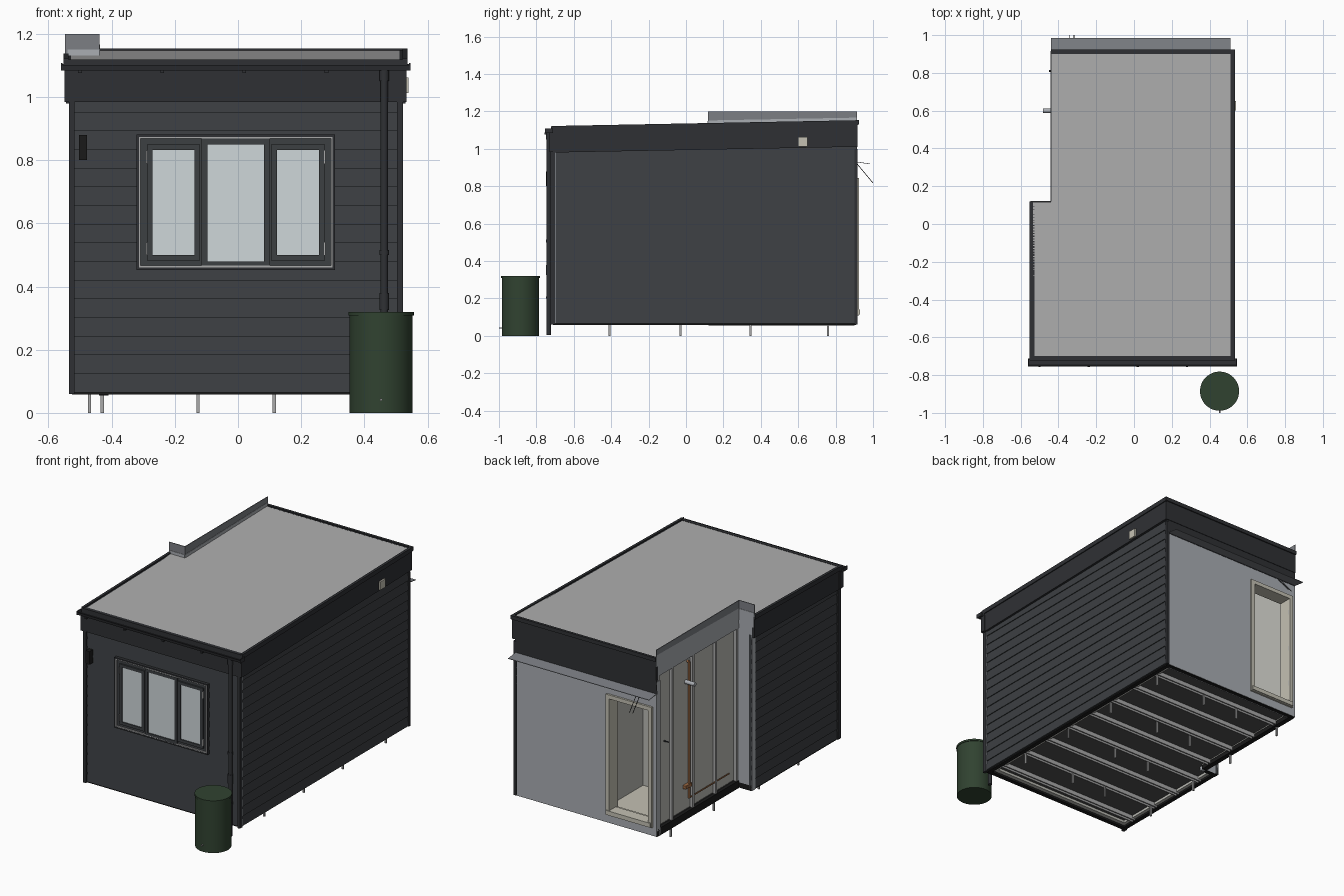
import bpy, bmesh, math
from mathutils import Vector as V

if "Cube" in bpy.data.objects:
    bpy.data.objects.remove(bpy.data.objects["Cube"])


def mat(name, *c):
    m = bpy.data.materials.new(name)
    m.diffuse_color = (*c, 1)
    m.use_nodes = True
    m.node_tree.nodes["Principled BSDF"].inputs["Base Color"].default_value = m.diffuse_color
    return m


DARK = mat("dark_cladding", .045, .05, .055)
TRIM = mat("dark_trim", .028, .03, .034)
BLACK = mat("black", .01, .01, .01)
ROOF = mat("roof_membrane", .43, .43, .43)
LEAD = mat("flashing", .2, .21, .23)
PALE = mat("pale_board", .4, .42, .45)
LINING = mat("lining", .5, .5, .46)
BEIGE = mat("beige_frame", .55, .53, .45)
STEEL = mat("steel", .4, .4, .4)
FLOOR = mat("underfloor", .08, .08, .08)
GLASS = mat("glass", .62, .68, .7)
GREEN = mat("green_plastic", .03, .055, .03)
COPPER = mat("copper", .35, .15, .06)


def sweep(name, ring, vec, m):
    """Closed ring of 3D points pushed along a vector into a solid."""
    bm = bmesh.new()
    a = [bm.verts.new(p) for p in ring]
    b = [bm.verts.new(V(p) + V(vec)) for p in ring]
    bm.faces.new(a)
    bm.faces.new(b[::-1])
    for i in range(len(a)):
        j = (i + 1) % len(a)
        bm.faces.new((a[i], b[i], b[j], a[j]))
    bmesh.ops.recalc_face_normals(bm, faces=bm.faces)
    me = bpy.data.meshes.new(name)
    bm.to_mesh(me)
    bm.free()
    ob = bpy.data.objects.new(name, me)
    bpy.context.collection.objects.link(ob)
    me.materials.append(m)
    return ob


def box(name, x0, x1, y0, y1, z0, z1, m):
    return sweep(name, [(x0, y0, z0), (x1, y0, z0), (x1, y1, z0), (x0, y1, z0)], (0, 0, z1 - z0), m)


def cyl(name, p, q, r, m, seg=16):
    d = V(q) - V(p)
    rot = d.to_track_quat('Z', 'Y')
    ring = [V(p) + rot @ V((r * math.cos(t), r * math.sin(t), 0))
            for t in (2 * math.pi * i / seg for i in range(seg))]
    ob = sweep(name, ring, d, m)
    for f in ob.data.polygons:
        f.use_smooth = len(f.vertices) == 4
    return ob


def roof_z(y):
    return 1.116 + (y + .71) * .019


def sloped(name, x0, x1, y0, y1, lo, hi, m):
    """Solid following the roof pitch, lo/hi relative to the roof surface."""
    ring = [(x0, y0, roof_z(y0) + lo), (x0, y1, roof_z(y1) + lo),
            (x0, y1, roof_z(y1) + hi), (x0, y0, roof_z(y0) + hi)]
    return sweep(name, ring, (x1 - x0, 0, 0), m)


def lap_wall(name, start, end, normal, z0=.065, z1=1.01, n=16):
    """Horizontal lapped boards along a wall line."""
    h, s, nn = (z1 - z0) / n, V((*start, 0)), V((*normal, 0))
    ring = [s - nn * .02 + V((0, 0, z1)), s - nn * .02 + V((0, 0, z0))]
    for i in range(n):
        ring += [s + V((0, 0, z0 + i * h)), s - nn * .005 + V((0, 0, z0 + (i + 1) * h))]
    return sweep(name, ring, V((*end, 0)) - s, DARK)


def frame(name, x0, x1, z0, z1, y0, y1, w, m):
    """Rectangular frame facing front/back."""
    box(name + "_left", x0, x0 + w, y0, y1, z0, z1, m)
    box(name + "_right", x1 - w, x1, y0, y1, z0, z1, m)
    box(name + "_bottom", x0 + w, x1 - w, y0, y1, z0, z0 + w, m)
    box(name + "_top", x0 + w, x1 - w, y0, y1, z1 - w, z1, m)


# clad outer walls
lap_wall("front_cladding", (-.525, -.717), (.512, -.717), (0, -1))
lap_wall("right_cladding", (.52, -.71), (.52, .912), (1, 0))
lap_wall("left_cladding", (-.53, -.71), (-.53, .12), (-1, 0))
for x in (-.535, .504):
    box("corner_trim", x, x + .018, -.727, -.7, .06, 1.0, TRIM)
box("corner_light_strip", .504, .521, -.703, -.698, .065, .99, PALE)
box("back_corner_trim", .505, .522, .9, .917, .06, 1.0, TRIM)

# inner linings
box("front_lining", -.51, .5, -.697, -.66, .07, 1.05, LINING)
box("right_lining", .46, .5, -.66, .88, .07, 1.05, LINING)
box("left_lining", -.51, -.48, -.66, .1, .07, 1.05, LINING)
box("step_wall", -.53, -.42, .09, .12, .06, 1.1, PALE)
box("hall_partition_side", -.06, -.03, .5, .88, .1, 1.03, LINING)
box("hall_partition_end", -.41, -.06, .47, .5, .1, 1.03, LINING)

# back wall with door opening
box("back_wall_main", -.11, .507, .875, .912, .06, 1.0, PALE)
box("back_wall_jamb", -.44, -.41, .875, .912, .06, 1.0, PALE)
box("back_wall_head", -.41, -.11, .875, .912, .84, 1.0, PALE)
box("back_wall_sill", -.41, -.11, .875, .912, .06, .115, PALE)
frame("door_frame", -.415, -.105, .11, .845, .84, .924, .024, BEIGE)
box("door_threshold", -.41, -.11, .86, .93, .115, .14, BEIGE)
for z in (.25, .48, .72):
    cyl("door_hinge", (-.395, .915, z), (-.395, .915, z + .03), .005, STEEL, 8)

# exposed stud wall on the left recess
box("stud_panel", -.418, -.408, .12, .88, .08, 1.08, LINING)
box("sole_plate", -.44, -.41, .12, .9, .055, .1, BLACK)
box("header_plate", -.44, -.41, .12, .9, 1.03, 1.12, PALE)
for y in (.13, .33, .55, .75, .885):
    box("wall_stud", -.436, -.41, y - .008, y + .008, .1, 1.03, STEEL)
cyl("vent_stub", (-.41, .6, .88), (-.482, .6, .88), .012, PALE)
cyl("copper_pipe", (-.43, .585, .17), (-.43, .585, 1.0), .007, COPPER, 10)
cyl("copper_pipe_foot", (-.43, .585, .17), (-.43, .2, .17), .004, COPPER, 10)
cyl("copper_pipe_head", (-.43, .585, 1.0), (-.41, .585, 1.0), .007, COPPER, 10)
box("pipe_valve", -.44, -.42, .57, .63, .24, .26, COPPER)
cyl("wall_bracket", (-.41, .81, .6), (-.45, .81, .6), .004, TRIM, 8)

# roof slab, kerbs and fascias
sloped("roof_main", -.44, .52, -.7, .912, -.05, 0, ROOF)
sloped("roof_wing", -.535, -.44, -.7, .12, -.05, 0, ROOF)
sloped("ceiling_main", -.42, .5, -.69, .9, -.09, -.05, LINING)
sloped("ceiling_wing", -.52, -.42, -.69, .11, -.09, -.05, LINING)
sloped("right_fascia", .512, .53, -.71, .917, -.136, 0, TRIM)
sloped("right_kerb", .52, .536, -.72, .92, -.02, .006, TRIM)
sloped("left_fascia", -.545, -.528, -.71, .12, -.136, 0, TRIM)
sloped("left_kerb", -.552, -.536, -.72, .12, -.02, .006, TRIM)
box("back_fascia", -.44, .53, .9, .917, 1.012, 1.147, TRIM)
box("back_kerb", -.44, .536, .908, .924, 1.13, 1.153, TRIM)
box("back_lower_band", -.44, .51, .905, .914, .925, 1.012, TRIM)
box("front_fascia", -.55, .534, -.73, -.697, .984, 1.085, TRIM)
box("front_kerb", -.55, .536, -.722, -.7, 1.085, 1.118, TRIM)
box("wall_vent", .525, .54, .6, .65, 1.012, 1.062, BEIGE)

# wall flashings
sloped("side_upstand_base", -.443, -.437, .12, .915, -.05, .02, PALE)
box("side_upstand", -.443, -.439, .12, .915, 1.13, 1.2, LEAD)
box("step_upstand", -.547, -.439, .117, .121, 1.125, 1.2, LEAD)
box("step_upstand_base", -.54, -.44, .115, .123, 1.06, 1.15, PALE)
sweep("back_drip_flashing", [(-.44, .912, .931), (-.44, .985, .921), (-.44, .985, .918), (-.44, .912, .928)],
      (.95, 0, 0), LEAD)
for x in (-.34, -.318):
    cyl("loose_cable", (x, .91, .925), (x, .999, .818), .002, BLACK, 6)

# gutter and downpipe
gutter = [(-.712, 1.105), (-.712, 1.084), (-.75, 1.084), (-.755, 1.102),
          (-.751, 1.102), (-.746, 1.088), (-.716, 1.088), (-.716, 1.105)]
sweep("gutter", [(-.56, y, z) for y, z in gutter], (1.106, 0, 0), TRIM)
for x in (-.56, .541):
    box("gutter_end", x, x + .005, -.754, -.712, 1.084, 1.108, TRIM)
for x in (-.5, -.24, .02, .28):
    box("gutter_bracket", x - .006, x + .006, -.757, -.72, 1.076, 1.086, TRIM)
cyl("downpipe", (.463, -.734, .005), (.463, -.734, 1.085), .012, TRIM)
for z0, z1 in ((.325, .38), (.5, .515), (1.05, 1.085), (.2, .21)):
    cyl("pipe_collar", (.463, -.734, z0), (.463, -.734, z1), .0155, TRIM)

# front window
box("window_board", -.31, .295, -.722, -.705, .465, .87, DARK)
frame("window_surround", -.322, .307, .453, .882, -.732, -.71, .008, TRIM)
frame("window_bead", -.315, .3, .46, .875, -.731, -.71, .006, STEEL)
for x0, x1, z0, z1 in ((-.27, -.138, .5, .832), (-.097, .083, .48, .85), (.123, .257, .5, .832)):
    box("window_pane", x0, x1, -.725, -.715, z0, z1, GLASS)
    frame("sash", x0 - .018, x1 + .018, z0 - .018, z1 + .018, -.731, -.715, .018, DARK)
for x in (-.29, .275):
    for z in (.5, .79):
        box("window_hinge", x - .002, x + .002, -.735, -.72, z, z + .04, STEEL)

# wall lamp
box("wall_lamp", -.503, -.478, -.748, -.715, .8, .88, BLACK)

# floor and underframe
box("floor_main", -.42, .505, -.69, .9, .085, .105, FLOOR)
box("floor_wing", -.515, -.42, -.69, .11, .085, .105, FLOOR)
box("floor_finish", -.41, -.06, .5, .875, .105, .115, BEIGE)
for n, a in (("front", (-.525, .51, -.71, -.685)), ("back", (-.44, .51, .885, .91)),
             ("right", (.485, .51, -.685, .885)), ("left", (-.525, -.5, -.685, .12)),
             ("step", (-.5, -.44, .095, .12)), ("recess", (-.44, -.42, .12, .885))):
    box(n + "_ring_beam", *a, .058, .09, BLACK)
for i in range(8):
    y = -.6 + i * .195
    left = -.5 if y < .1 else -.42
    for d in (-.014, .008):
        box("floor_joist", left, .49, y + d, y + d + .007, .06, .085, STEEL)
for y in (-.41, -.03, .345, .76):
    for x in (-.47 if y < .1 else -.43, -.127, .115, .465):
        box("ground_post", x - .005, x + .005, y - .005, y + .005, 0, .085, STEEL)

# water butt
bx, by = .453, -.885
cyl("barrel", (bx, by, 0), (bx, by, .31), .1, GREEN, 48)
cyl("barrel_lid", (bx, by, .308), (bx, by, .32), .1035, GREEN, 48)
cyl("barrel_tap", (bx, by - .09, .042), (bx, by - .115, .042), .004, STEEL, 10)
